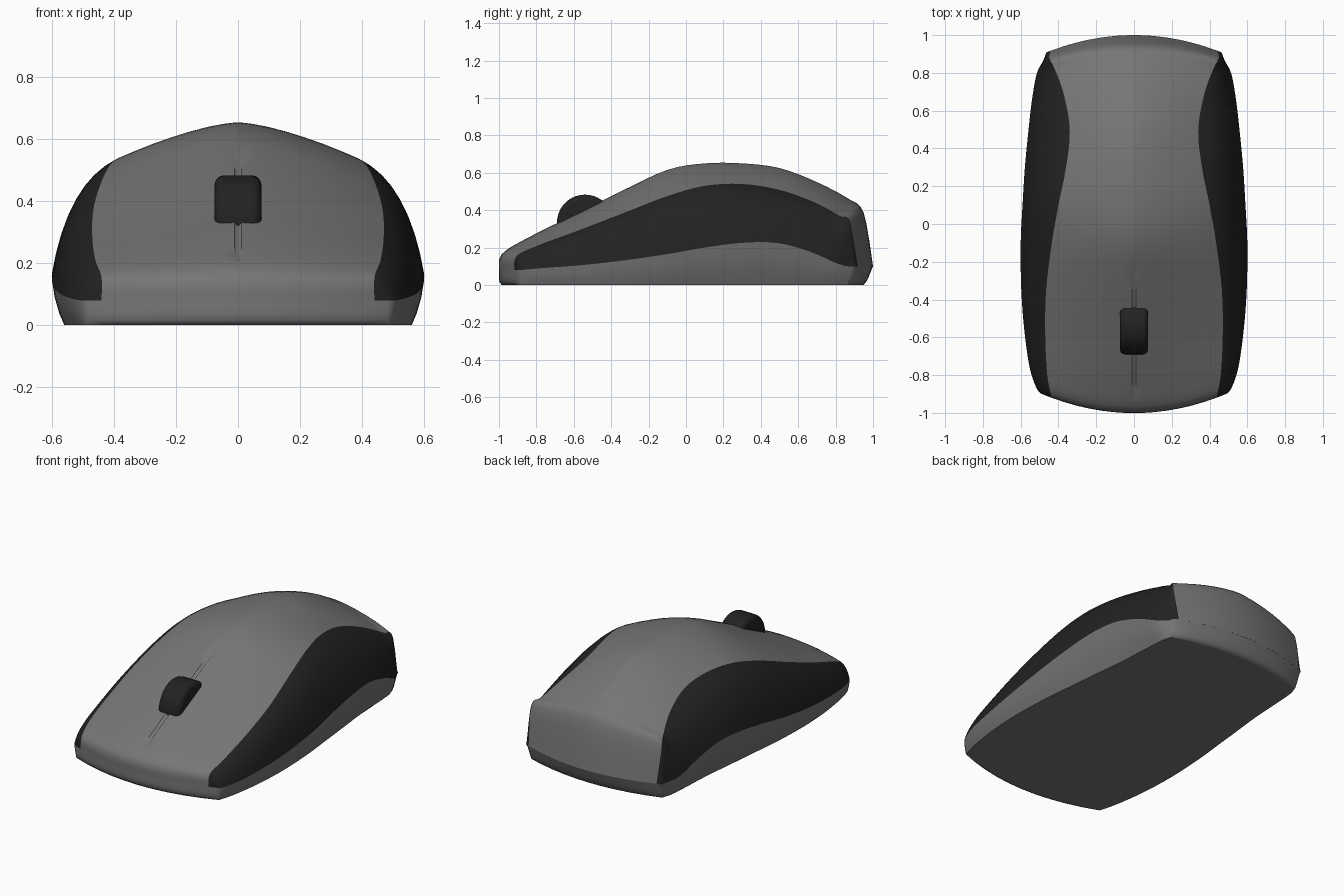
import bpy, bmesh, math

if "Cube" in bpy.data.objects:
    bpy.data.objects.remove(bpy.data.objects["Cube"])

# Colours
def material(name, c):
    m = bpy.data.materials.new(name)
    m.diffuse_color = (c, c, c, 1)
    m.use_nodes = True
    m.node_tree.nodes["Principled BSDF"].inputs["Base Color"].default_value = m.diffuse_color
    return m

grey = material("mid_grey", 0.18)
dark = material("near_black", 0.016)

# Stations along the length: y, ridge z, panel edge x, panel edge z,
# seam x, seam z, underside half width
STATIONS = [
    (-1.0, .08, .44, .08, .475, .08, .47),
    (-.985, .165, .44, .155, .51, .08, .49),
    (-.85, .25, .46, .21, .55, .09, .52),
    (-.6, .375, .47, .29, .58, .105, .55),
    (-.35, .50, .465, .38, .597, .13, .56),
    (-.1, .615, .435, .475, .60, .165, .55),
    (.1, .65, .40, .53, .59, .20, .53),
    (.3, .65, .36, .54, .578, .225, .51),
    (.5, .625, .34, .51, .56, .225, .49),
    (.7, .55, .37, .445, .54, .18, .48),
    (.87, .46, .42, .37, .515, .12, .47),
    (.95, .385, .45, .335, .48, .10, .45),
    (1.0, .10, .44, .10, .465, .10, .44),
]
# Underside height: flat on the ground, rising to the seam at both ends
last = len(STATIONS) - 1
STATIONS = [s + ((s[5] if i in (0, last) else 0.0),) for i, s in enumerate(STATIONS)]

def spline(a, b, c, d, t):
    return 0.5 * (2*b + (c - a)*t + (2*a - 5*b + 4*c - d)*t*t + (3*b - a - 3*c + d)*t**3)

def dense(steps=4):
    rows = []
    for i in range(last):
        q = [STATIONS[min(max(k, 0), last)] for k in (i - 1, i, i + 1, i + 2)]
        rows += [tuple(spline(*v, j / steps) for v in zip(*q)) for j in range(steps)]
    return rows + [STATIONS[last]]

# Cross-sections of each part, right half only, as (x, z) points
def shell_section(y, zt, xp, zp, w, s, bw, zb):
    groove = 0.012 if -.93 < y < -.25 else 0
    pts = [(0, zt - groove)]
    for u in (.025, .12, .25, .4, .55, .7, .85, 1):
        pts.append((xp * u, zt - (zt - zp) * u ** 1.5))
    return pts

def panel_section(y, zt, xp, zp, w, s, bw, zb):
    cx, cz = xp + .75 * (w - xp), zp - .22 * (zp - s)
    pts = []
    for k in range(9):
        t = k / 8
        a, b, c = (1 - t) ** 2, 2 * t * (1 - t), t * t
        pts.append((a * xp + b * cx + c * w, a * zp + b * cz + c * s))
    return pts

def base_section(y, zt, xp, zp, w, s, bw, zb):
    zb = max(zb, 0)
    pts = [(w, s), (w - .2 * (w - bw), zb + .65 * (s - zb)),
           (w - .55 * (w - bw), zb + .3 * (s - zb))]
    return pts + [(bw * u, zb) for u in (1, .8, .6, .4, .2, 0)]

def loft(name, section, mat, angle):
    bm = bmesh.new()
    rows = []
    for st in dense():
        y = st[0]
        # the ends bow back towards the corners
        rows.append([bm.verts.new((x, y - .09 * y ** 3 * (x / .46) ** 2, z))
                     for x, z in section(*st)])
    for r0, r1 in zip(rows, rows[1:]):
        for k in range(len(r0) - 1):
            bm.faces.new((r0[k], r0[k + 1], r1[k + 1], r1[k]))
    me = bpy.data.meshes.new(name)
    bm.to_mesh(me)
    bm.free()
    ob = bpy.data.objects.new(name, me)
    bpy.context.collection.objects.link(ob)
    me.materials.append(mat)
    ob.modifiers.new("mirror", 'MIRROR').merge_threshold = 1e-4
    smooth(ob, angle)
    return ob

def smooth(ob, angle):
    bpy.ops.object.select_all(action='DESELECT')
    ob.select_set(True)
    bpy.context.view_layer.objects.active = ob
    bpy.ops.object.shade_smooth_by_angle(angle=math.radians(angle))

loft("top_shell", shell_section, grey, 35)
loft("side_grips", panel_section, dark, 40)
loft("base", base_section, grey, 60)

# Scroll wheel
bpy.ops.mesh.primitive_cylinder_add(vertices=40, radius=.15, depth=.15,
                                    location=(0, -.54, .333),
                                    rotation=(0, math.pi / 2, 0))
wheel = bpy.context.object
wheel.name = "scroll_wheel"
wheel.data.materials.append(dark)
bev = wheel.modifiers.new("bevel", 'BEVEL')
bev.width, bev.segments = .03, 4
smooth(wheel, 40)
